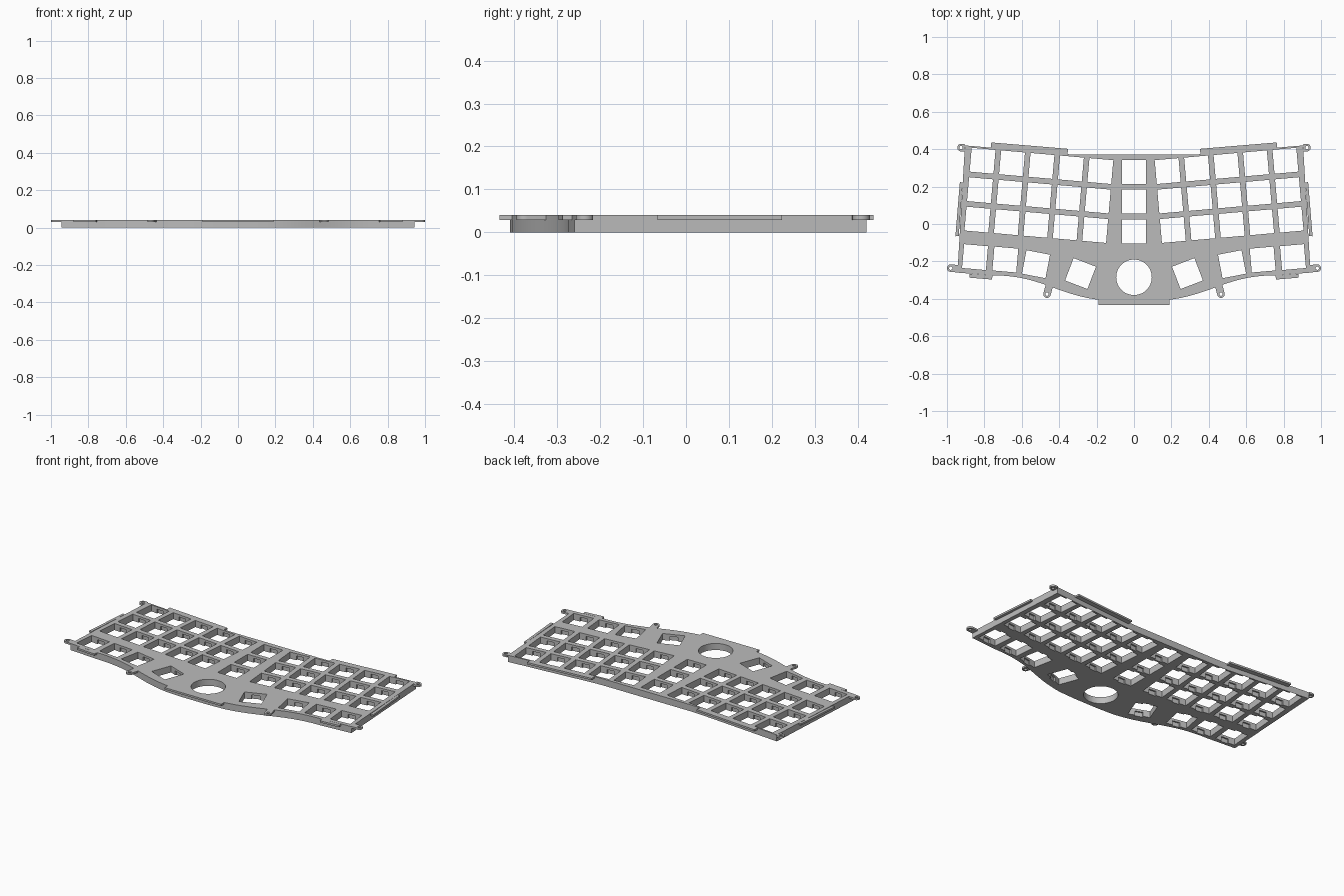
import bpy, bmesh, math
from mathutils import Vector, Matrix
from mathutils.geometry import interpolate_bezier

if "Cube" in bpy.data.objects:
    bpy.data.objects.remove(bpy.data.objects["Cube"])

TOP, LIP, TILT = 0.04, 0.029, math.radians(5)
KEY = 0.128

grey = bpy.data.materials.new("plate grey")
grey.use_nodes = True
colour = (0.5, 0.5, 0.5, 1)
grey.diffuse_color = colour
grey.node_tree.nodes["Principled BSDF"].inputs["Base Color"].default_value = colour


def add_object(name, bm):
    bmesh.ops.recalc_face_normals(bm, faces=bm.faces)
    mesh = bpy.data.meshes.new(name)
    bm.to_mesh(mesh)
    bm.free()
    mesh.materials.append(grey)
    obj = bpy.data.objects.new(name, mesh)
    bpy.context.collection.objects.link(obj)
    return obj


def prism(bm, points, low, high):
    """Extrude a flat outline between two heights."""
    face = bm.faces.new([bm.verts.new((p[0], p[1], low)) for p in points])
    moved = bmesh.ops.extrude_face_region(bm, geom=[face])["geom"]
    verts = [v for v in moved if isinstance(v, bmesh.types.BMVert)]
    bmesh.ops.translate(bm, verts=verts, vec=(0, 0, high - low))


def arc(x, y, radius, start=0, sweep=2 * math.pi, count=48):
    return [(x + radius * math.cos(start + sweep * i / count),
             y + radius * math.sin(start + sweep * i / count)) for i in range(count)]


def rectangle(x, y, angle, width, depth):
    turn = Matrix.Rotation(angle, 2)
    corners = [(-1, -1), (1, -1), (1, 1), (-1, 1)]
    return [Vector((x, y)) + turn @ Vector((a * width / 2, b * depth / 2)) for a, b in corners]


def cut(obj, outlines, low, high):
    """Cut a set of separate outlines out of an object."""
    bm = bmesh.new()
    for outline in outlines:
        prism(bm, outline, low, high)
    cutter = add_object("cutter", bm)
    cutter.hide_render = True
    mod = obj.modifiers.new("cut", "BOOLEAN")
    mod.operation, mod.solver, mod.object = "DIFFERENCE", "EXACT", cutter
    graph = bpy.context.evaluated_depsgraph_get()
    result = bpy.data.meshes.new_from_object(obj.evaluated_get(graph))
    obj.modifiers.clear()
    obj.data = result
    bpy.data.objects.remove(cutter)


def smooth(obj):
    bpy.ops.object.select_all(action="DESELECT")
    obj.select_set(True)
    bpy.context.view_layer.objects.active = obj
    bpy.ops.object.shade_smooth_by_angle(angle=math.radians(30))


# Plate outline: flat middle, tilted wings, swept front edge
sweep = interpolate_bezier(Vector((0.19, -0.405)), Vector((0.42, -0.375)),
                           Vector((0.50, -0.275)), Vector((0.76, -0.274)), 20)
half = [(0.08, -0.41)] + [(p.x, p.y) for p in sweep]
half += [(0.944, -0.26), (0.904, 0.42), (0.35, 0.373), (0.28, 0.371)]
bm = bmesh.new()
prism(bm, half + [(-x, y) for x, y in reversed(half)], 0, TOP)
plate = add_object("key_plate", bm)

# Key positions: centre column, tilted wings, fanned front row
keys = [(0, 0.277, 0), (0, 0.12, 0), (0, -0.04, 0)]
wing = []
across = Vector((math.cos(TILT), math.sin(TILT)))
down = Vector((math.sin(TILT), -math.cos(TILT)))
for column in range(5):
    for row in range(3):
        p = Vector((0.18, 0.283)) + across * 0.158 * column + down * 0.158 * row
        wing.append((p.x, p.y, TILT))
wing += [(0.85, -0.177, TILT), (0.688, -0.19, TILT),
         (0.524, -0.215, math.radians(11)), (0.286, -0.265, math.radians(21))]
keys += wing + [(-x, y, -a) for x, y, a in wing]

# Square key openings, clip notches below them, and the round ball opening
cut(plate, [rectangle(x, y, a, KEY, KEY) for x, y, a in keys] + [arc(0, -0.285, 0.095)],
    -0.02, TOP + 0.02)
cut(plate, [rectangle(x, y, a, 0.046, KEY + 0.018) for x, y, a in keys], -0.02, 0.026)
smooth(plate)

# Thin lips along the rim
lips = {
    "back_lip": [(0.355, 0.373), (0.765, 0.408), (0.763, 0.436), (0.353, 0.402)],
    "side_lip": [(0.937, -0.14 + 0.076), (0.955, -0.066), (0.931, 0.224), (0.916, 0.222)],
    "front_lip": [(0.755, -0.274), (0.76, -0.297), (0.88, -0.287), (0.878, -0.266)],
}
for side, label in ((1, "left"), (-1, "right")):
    for name, outline in lips.items():
        bm = bmesh.new()
        prism(bm, [(side * x, y) for x, y in outline], LIP, TOP)
        add_object(label + "_" + name, bm)

    # Screw tabs with rounded ends
    for name, x, y, angle, reach in (("back", 0.925, 0.408, 5, 0.02),
                                     ("outer", 0.98, -0.236, 5, 0.04),
                                     ("front", 0.465, -0.375, -75, 0.045)):
        turn = math.radians(angle)
        outline = arc(x, y, 0.02, turn - math.pi / 2, math.pi, 16)
        outline.append((x - 0.02 * math.sin(turn), y + 0.02 * math.cos(turn)))
        for edge in (0.02, -0.02):
            outline.append((x - reach * math.cos(turn) - edge * math.sin(turn),
                            y - reach * math.sin(turn) + edge * math.cos(turn)))
        bm = bmesh.new()
        prism(bm, [(side * px, py) for px, py in outline], LIP, TOP)
        tab = add_object(label + "_" + name + "_screw_tab", bm)
        cut(tab, [arc(side * x, y, 0.009, count=20)], 0, TOP + 0.02)
        smooth(tab)

# Wide lip in the middle of the front edge
bm = bmesh.new()
prism(bm, [(-0.19, -0.434), (0.19, -0.434), (0.19, -0.405),
           (0.08, -0.41), (-0.08, -0.41), (-0.19, -0.405)], LIP, TOP)
add_object("middle_front_lip", bm)
